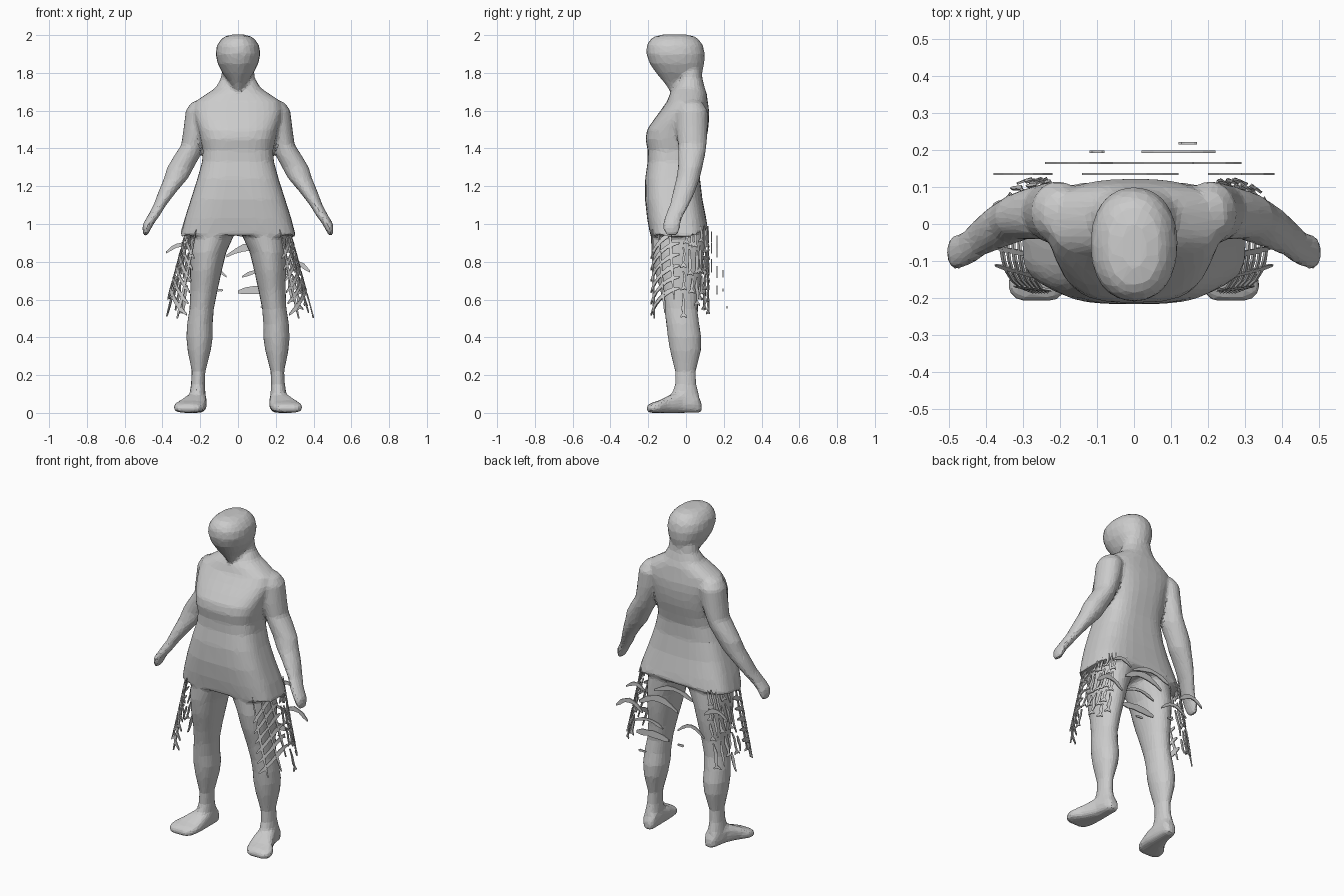
import bpy, bmesh, math, random

random.seed(4)


def finish(bm, name):
    bmesh.ops.recalc_face_normals(bm, faces=bm.faces[:])
    me = bpy.data.meshes.new(name)
    bm.to_mesh(me)
    bm.free()
    ob = bpy.data.objects.new(name, me)
    bpy.context.collection.objects.link(ob)
    return ob


def loft(bm, rings, side=1, n=24, p=2.0, p_end=None, upright=False, hem=None):
    """Closed loft. Rings are (x0, x1, y0, y1, z); upright swaps y and z."""
    loops = []
    for k, (x0, x1, y0, y1, z) in enumerate(rings):
        loop = []
        q = p + ((p_end or p) - p) * k / (len(rings) - 1)
        for i in range(n):
            t = 2 * math.pi * i / n
            c, s = math.cos(t), math.sin(t)
            x = (x0 + x1) / 2 + (x1 - x0) / 2 * math.copysign(abs(c) ** (2 / q), c)
            y = (y0 + y1) / 2 + (y1 - y0) / 2 * math.copysign(abs(s) ** (2 / q), s)
            h = z + (hem(c, s) if hem and k == len(rings) - 1 else 0)
            loop.append(bm.verts.new((side * x, h, y) if upright else (side * x, y, h)))
        loops.append(loop)
    for a, b in zip(loops, loops[1:]):
        for i in range(n):
            j = (i + 1) % n
            bm.faces.new((a[i], a[j], b[j], b[i]))
    bm.faces.new(loops[0])
    bm.faces.new(loops[-1])


body = bmesh.new()

# Head: egg shape, leaning forward to a narrow chin
loft(body, [(-.03, .03, -.12, .0, 2.003), (-.07, .07, -.165, .045, 1.993),
            (-.092, .092, -.192, .07, 1.975), (-.112, .112, -.208, .09, 1.945),
            (-.119, .119, -.21, .1, 1.9), (-.108, .108, -.193, .097, 1.85),
            (-.083, .083, -.158, .085, 1.8), (-.054, .054, -.125, .05, 1.76),
            (-.034, .034, -.105, -.02, 1.735), (-.014, .014, -.09, -.05, 1.708)], p=2.2)

# Torso and flared tunic with an uneven hem
torso = [(.08, -.05, .08, 1.85), (.09, -.04, .087, 1.77), (.12, -.065, .1, 1.72),
         (.165, -.085, .11, 1.69), (.225, -.1, .115, 1.65), (.235, -.135, .122, 1.6),
         (.225, -.172, .122, 1.55), (.21, -.206, .117, 1.5), (.2, -.214, .108, 1.45),
         (.187, -.203, .092, 1.39), (.19, -.203, .077, 1.33), (.215, -.216, .074, 1.24),
         (.25, -.217, .087, 1.13), (.282, -.206, .107, 1.03), (.308, -.192, .115, .97)]
loft(body, [(-w, w, f, b, z) for w, f, b, z in torso], n=36, p=2.2, p_end=3.3,
     hem=lambda c, s: -.02 * s * (s < 0) * -1 + .015 * max(s, 0) - .035 * c * c
     + random.uniform(-.012, .012))

arm = [(.17, .215, .0, .06, 1.657), (.14, .25, -.035, .09, 1.64), (.13, .277, -.052, .115, 1.6),
       (.15, .289, -.052, .114, 1.5), (.18, .3, -.042, .109, 1.42),
       (.195, .333, -.042, .102, 1.37), (.233, .375, -.042, .087, 1.3),
       (.266, .393, -.052, .072, 1.24), (.318, .418, -.067, .052, 1.18),
       (.38, .448, -.087, .017, 1.1), (.417, .48, -.112, -.018, 1.04),
       (.447, .504, -.122, -.028, 1.0), (.463, .506, -.122, -.033, .97),
       (.48, .502, -.1, -.045, .938)]
leg = [(.0, .24, -.15, .085, 1.05), (.012, .25, -.188, .1, .96), (.062, .256, -.183, .097, .85),
       (.086, .254, -.166, .086, .75), (.108, .252, -.137, .068, .65),
       (.128, .257, -.115, .06, .55), (.134, .27, -.104, .07, .47),
       (.133, .274, -.097, .082, .4), (.144, .267, -.085, .08, .33),
       (.172, .245, -.058, .052, .22), (.175, .249, -.058, .055, .15),
       (.171, .258, -.08, .07, .09), (.172, .265, -.09, .075, .04)]
# Foot runs heel to toe: (x0, x1, z0, z1, y)
foot = [(.185, .23, .005, .05, .083), (.17, .25, 0, .1, .06), (.166, .268, 0, .115, -.02),
        (.165, .3, 0, .092, -.09), (.172, .34, 0, .065, -.145),
        (.182, .342, 0, .054, -.18), (.21, .315, .005, .04, -.208)]
for side in (1, -1):
    loft(body, arm, side)
    loft(body, leg, side)
    loft(body, foot, side, p=2.8, upright=True)

# Fuse everything into one sculpted, faceted figure
figure = finish(body, "figure_body")
m = figure.modifiers.new("fuse", "REMESH")
m.mode = 'VOXEL'
m.voxel_size = .011
m = figure.modifiers.new("soften", "SMOOTH")
m.factor, m.iterations = .5, 4
m = figure.modifiers.new("facets", "DECIMATE")
m.ratio = .11


# Tattered net skirt, made of thin strips on a flared surface
def flare(side):
    def at(u, z):
        c, s = math.cos(math.radians(u)), math.sin(math.radians(u))
        a = .125 + .27 * (.97 - z)
        return (side * (.15 + a * c ** .6), -.03 + .163 * s, z)
    return at


def strip(bm, surf, pts, du, dv):
    rows = []
    for i, (u, v) in enumerate(pts):
        w = .4 if i in (0, len(pts) - 1) else random.uniform(.7, 1.15)
        rows.append([bm.verts.new(surf(u + k * du * w, v + k * dv * w)) for k in (-1, 1)])
    for a, b in zip(rows, rows[1:]):
        bm.faces.new((a[0], a[1], b[1], b[0]))


def thicken(ob):
    m = ob.modifiers.new("thickness", "SOLIDIFY")
    m.thickness = .006
    m.offset = 0


for side, tag in ((1, "right"), (-1, "left")):
    bm = bmesh.new()
    surf = flare(side)
    # curved diagonal strips toward the front
    for k in range(6):
        z0 = .82 - .06 * k
        strip(bm, surf, [(-72 + 70 * i / 6, z0 + .14 * math.sin(i / 4)) for i in range(7)],
              0, .013)
    # long falling strips tying them to the hem
    for u0, u1, z1 in ((-66, -58, .5), (-45, -30, .53), (-20, -12, .6)):
        strip(bm, surf, [(u0 + (u1 - u0) * i / 6, .97 + (z1 - .97) * i / 6)
                         for i in range(7)], 2.5, 0)
    # broken vertical shreds toward the back
    for k in range(6):
        z = .99
        while z > .62:
            d = random.uniform(.07, .15)
            u = 8 + 11 * k + random.uniform(-3, 3)
            strip(bm, surf, [(u + random.uniform(-2, 2), max(.51, z - d * i / 3))
                             for i in range(4)], 3, 0)
            if side > 0 or k % 2:
                strip(bm, surf, [(u - 6, z - d), (u, z - d + .015), (u + 6, z - d)], 0, .012)
            z -= d + .02
    thicken(finish(bm, tag + "_net_skirt"))

# Loose bands hanging behind the legs: (y, x0, x1, z, arch, half height)
bm = bmesh.new()
for y, x0, x1, z, arch, h in ((.165, -.06, .2, .83, .05, .018), (.165, .0, .22, .64, .012, .02),
                              (.165, -.24, -.06, .72, .05, .012), (.135, .2, .38, .75, .05, .014),
                              (.135, -.38, -.22, .85, .04, .014), (.195, .02, .22, .72, .03, .01),
                              (.135, -.14, .12, .91, .04, .014), (.218, .12, .17, .56, .0, .006),
                              (.165, .16, .29, .9, .03, .012), (.195, -.12, -.08, .65, .0, .008)):
    strip(bm, lambda x, zz: (x, y, zz),
          [(x0 + (x1 - x0) * i / 6, z + arch * math.sin(math.pi * i / 6)) for i in range(7)], 0, h)
thicken(finish(bm, "back_skirt_bands"))
